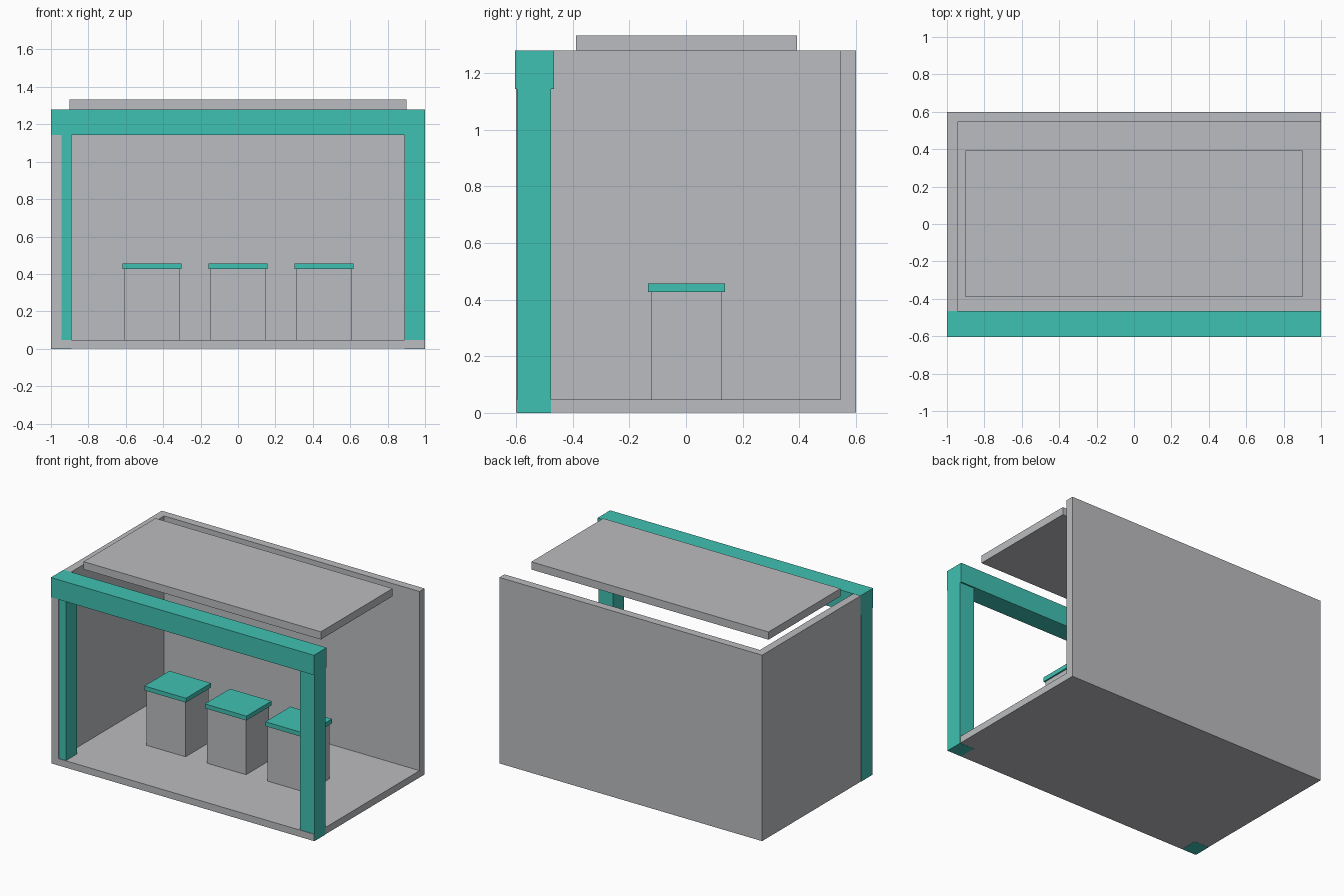
import bpy
import bmesh

cube = bpy.data.objects.get("Cube")
if cube:
    bpy.data.objects.remove(cube, do_unlink=True)


def material(name, color):
    mat = bpy.data.materials.new(name)
    mat.diffuse_color = color
    mat.use_nodes = True
    bsdf = next(n for n in mat.node_tree.nodes if n.type == 'BSDF_PRINCIPLED')
    bsdf.inputs["Base Color"].default_value = color
    return mat


GREY = material("light grey", (0.50, 0.505, 0.523, 1))
TEAL = material("teal", (0.051, 0.533, 0.445, 1))


def box(name, x, y, z, mat):
    """Flat-faced box spanning the given (low, high) ranges."""
    mesh = bpy.data.meshes.new(name)
    bm = bmesh.new()
    bmesh.ops.create_cube(bm, size=1)
    for v in bm.verts:
        v.co = [r[0] if c < 0 else r[1] for r, c in zip((x, y, z), v.co)]
    bm.to_mesh(mesh)
    bm.free()
    mesh.materials.append(mat)
    obj = bpy.data.objects.new(name, mesh)
    bpy.context.scene.collection.objects.link(obj)
    return obj


# Open shell, a hair inside the frame so the frame's flush faces show
SIDE, FRONT, BACK = 0.999, -0.60, 0.60
FLOOR, TOP, WALL = 0.048, 1.279, 0.055
box("floor", (-SIDE, SIDE), (FRONT, BACK), (0.001, FLOOR), GREY)
box("back_wall", (-SIDE, SIDE), (BACK - WALL, BACK), (FLOOR, TOP), GREY)
box("right_wall", (-SIDE, WALL - SIDE), (FRONT, BACK - WALL), (FLOOR, TOP), GREY)

# Floating roof panel
box("roof_panel", (-0.902, 0.902), (-0.389, 0.392), (1.28, 1.333), GREY)

# Front frame
for name, side in (("left_post", 1), ("right_post", -1)):
    box(name, sorted((side * 0.89, side)), (-0.596, -0.476), (0, 1.145), TEAL)
box("front_beam", (-1, 1), (-0.604, -0.466), (1.144, 1.28), TEAL)

# Row of stools
for name, cx in (("right", -0.46), ("middle", 0), ("left", 0.46)):
    box(name + "_stool_base", (cx - 0.148, cx + 0.148), (-0.124, 0.127),
        (FLOOR, 0.427), GREY)
    box(name + "_stool_seat", (cx - 0.158, cx + 0.158), (-0.134, 0.138),
        (0.427, 0.457), TEAL)
